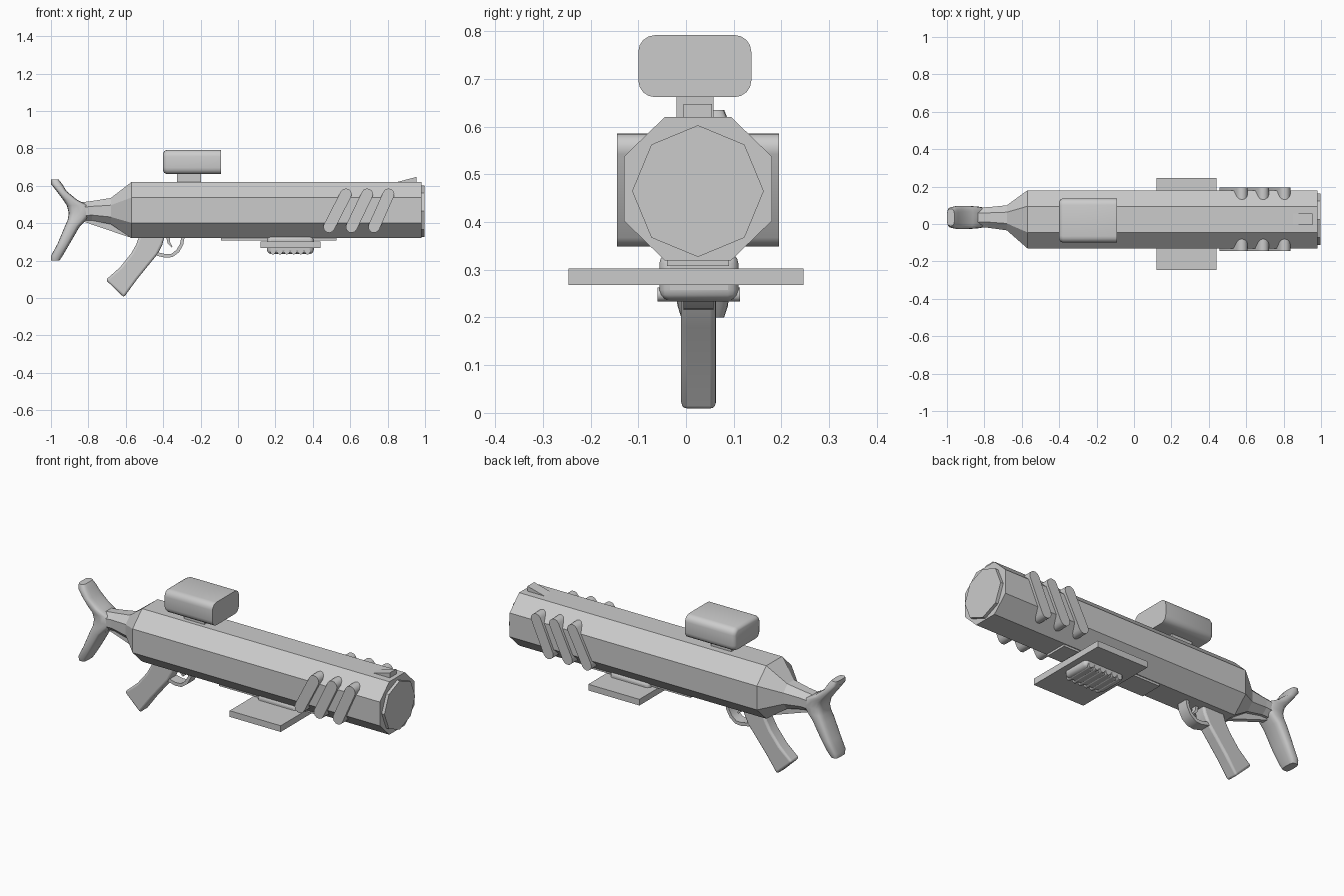
import bpy, bmesh, math
from mathutils import Vector

if "Cube" in bpy.data.objects:
    bpy.data.objects.remove(bpy.data.objects["Cube"])

CY = 0.025  # centre line of the barrel in y


def finish(name, bm, smooth=None):
    bmesh.ops.recalc_face_normals(bm, faces=bm.faces[:])
    me = bpy.data.meshes.new(name)
    bm.to_mesh(me)
    bm.free()
    ob = bpy.data.objects.new(name, me)
    bpy.context.collection.objects.link(ob)
    if smooth:
        bpy.ops.object.select_all(action='DESELECT')
        bpy.context.view_layer.objects.active = ob
        ob.select_set(True)
        bpy.ops.object.shade_smooth_by_angle(angle=math.radians(smooth))
    return ob


def loft(name, rings, smooth=None):
    """Skin a list of closed rings and cap both ends."""
    bm = bmesh.new()
    vs = [[bm.verts.new(p) for p in r] for r in rings]
    n = len(vs[0])
    for a, b in zip(vs, vs[1:]):
        for i in range(n):
            j = (i + 1) % n
            bm.faces.new((a[i], a[j], b[j], b[i]))
    bm.faces.new(vs[0])
    bm.faces.new(vs[-1])
    return finish(name, bm, smooth)


def prism(name, pts, y0, y1, smooth=None):
    """Extrude an xz outline between two y positions."""
    return loft(name, [[(x, y, z) for x, z in pts] for y in (y0, y1)], smooth)


def bevel(ob, width, segments=3):
    m = ob.modifiers.new("bevel", 'BEVEL')
    m.width, m.segments = width, segments
    m.limit_method, m.angle_limit = 'ANGLE', math.radians(50)
    return ob


def box(name, x, y, z, smooth=None):
    return prism(name, [(x[0], z[0]), (x[1], z[0]), (x[1], z[1]), (x[0], z[1])], y[0], y[1], smooth)


def round_rect(x, y, z, r, seg=4):
    """Rounded rectangle ring in the yz plane at x."""
    out = []
    for k, (sy, sz) in enumerate(((1, 1), (0, 1), (0, 0), (1, 0))):
        cy = y[sy] + (-r if sy else r)
        cz = z[sz] + (-r if sz else r)
        for i in range(seg + 1):
            a = math.pi / 2 * (k + i / seg)
            out.append((x, cy + r * math.cos(a), cz + r * math.sin(a)))
    return out


def octagon(x, cy, cz, hy, hz):
    f = 0.45
    c = [(f, 1), (1, f), (1, -f), (f, -1), (-f, -1), (-1, -f), (-1, f), (-f, 1)]
    return [(x, cy + a * hy, cz + b * hz) for a, b in c]


# eight sided barrel tapering to the neck of the stock
loft("barrel", [octagon(0.98, CY, 0.47, 0.155, 0.15),
                octagon(-0.57, CY, 0.47, 0.155, 0.15),
                octagon(-0.68, 0.033, 0.465, 0.067, 0.07),
                octagon(-0.78, 0.035, 0.467, 0.055, 0.052),
                octagon(-0.87, 0.035, 0.46, 0.052, 0.048)])
prism("neck_web", [(-0.58, 0.325), (-0.83, 0.41), (-0.80, 0.44), (-0.58, 0.42)], 0.015, 0.045)

# muzzle plate, turned by half a side
loft("muzzle_plate", [[(x, CY + 0.138 * math.sin(i * math.pi / 4), 0.465 + 0.138 * math.cos(i * math.pi / 4))
                       for i in range(8)] for x in (0.97, 0.997)])

# fishtail shoulder stock: z, back x, front x, half width
rows = [(0.20, -1.0, -0.955, 0.045), (0.225, -1.0, -0.938, 0.053), (0.29, -0.965, -0.90, 0.06),
        (0.385, -0.925, -0.845, 0.062), (0.42, -0.91, -0.81, 0.06), (0.455, -0.905, -0.785, 0.057),
        (0.495, -0.915, -0.80, 0.058), (0.525, -0.935, -0.86, 0.062), (0.572, -0.97, -0.917, 0.062),
        (0.61, -1.0, -0.94, 0.055), (0.635, -1.0, -0.96, 0.045)]


def stock_ring(z, xa, xb, w):
    ring = []
    for i in range(20):
        a = math.tau * i / 20
        c, s = math.cos(a), math.sin(a)
        ring.append(((xa + xb) / 2 + (xb - xa) / 2 * math.copysign(abs(c) ** 0.6, c),
                     0.035 + w * math.copysign(abs(s) ** 0.6, s), z))
    return ring


loft("shoulder_stock", [stock_ring(*r) for r in rows], 45)

# pistol grip
grip = [(-0.39, 0.34), (-0.405, 0.285), (-0.43, 0.235), (-0.475, 0.18), (-0.54, 0.10), (-0.61, 0.004),
        (-0.707, 0.097), (-0.63, 0.165), (-0.57, 0.24), (-0.545, 0.285), (-0.525, 0.34)]
bevel(prism("pistol_grip", grip, -0.01, 0.063, 40), 0.012)

# trigger guard strip and trigger
guard = [(-0.285, 0.33), (-0.293, 0.285), (-0.315, 0.245), (-0.35, 0.219), (-0.39, 0.216), (-0.44, 0.228)]
inner = [(-0.43, 0.245), (-0.388, 0.235), (-0.355, 0.237), (-0.328, 0.259), (-0.31, 0.29), (-0.302, 0.33)]
prism("trigger_guard", guard + inner, -0.005, 0.058, 40)
prism("trigger", [(-0.385, 0.33), (-0.375, 0.29), (-0.355, 0.27), (-0.35, 0.277), (-0.362, 0.295), (-0.365, 0.33)],
      0.012, 0.04)

# sighting box with rounded rear, on its mount
Y, Z = (-0.10, 0.137), (0.662, 0.792)
loft("scope_box", [round_rect(-0.40, (Y[0] + 0.018, Y[1] - 0.018), (Z[0] + 0.018, Z[1] - 0.018), 0.02),
                   round_rect(-0.395, (Y[0] + 0.007, Y[1] - 0.007), (Z[0] + 0.007, Z[1] - 0.007), 0.03),
                   round_rect(-0.38, Y, Z, 0.035), round_rect(-0.09, Y, Z, 0.035)], 40)
box("scope_mount", (-0.325, -0.197), (-0.02, 0.058), (0.61, 0.67))

# front sight wedge
prism("front_sight", [(0.83, 0.615), (0.955, 0.615), (0.955, 0.648)], -0.005, 0.055)

# slanted vent bars, three on each side
for side in (-1, 1):
    for k in range(3):
        lo = Vector((0.487 + 0.12 * k, 0.38))
        hi = Vector((0.577 + 0.114 * k, 0.555))
        d = hi - lo
        base = math.atan2(d.y, d.x)
        pts = []
        for c, start in ((hi, base - math.pi / 2), (lo, base + math.pi / 2)):
            for i in range(7):
                a = start + math.pi * i / 6
                pts.append((c.x + 0.031 * math.cos(a), c.y + 0.031 * math.sin(a)))
        prism("vent_bar", pts, CY + side * 0.09, CY + side * 0.17, 35)

# lower rail, wing plate and fore grip
box("lower_rail", (-0.09, 0.527), (-0.04, 0.09), (0.308, 0.325))
box("wing_plate", (0.12, 0.44), (-0.246, 0.246), (0.268, 0.303))
bevel(box("fore_grip", (0.155, 0.405), (-0.056, 0.11), (0.236, 0.335), 40), 0.022)
for k in range(6):
    x = 0.187 + 0.037 * k
    pts = [(x + 0.015 * math.cos(i * math.pi / 6), 0.248 + 0.015 * math.sin(i * math.pi / 6)) for i in range(12)]
    prism("grip_ridge", pts, -0.06, 0.113, 40)
